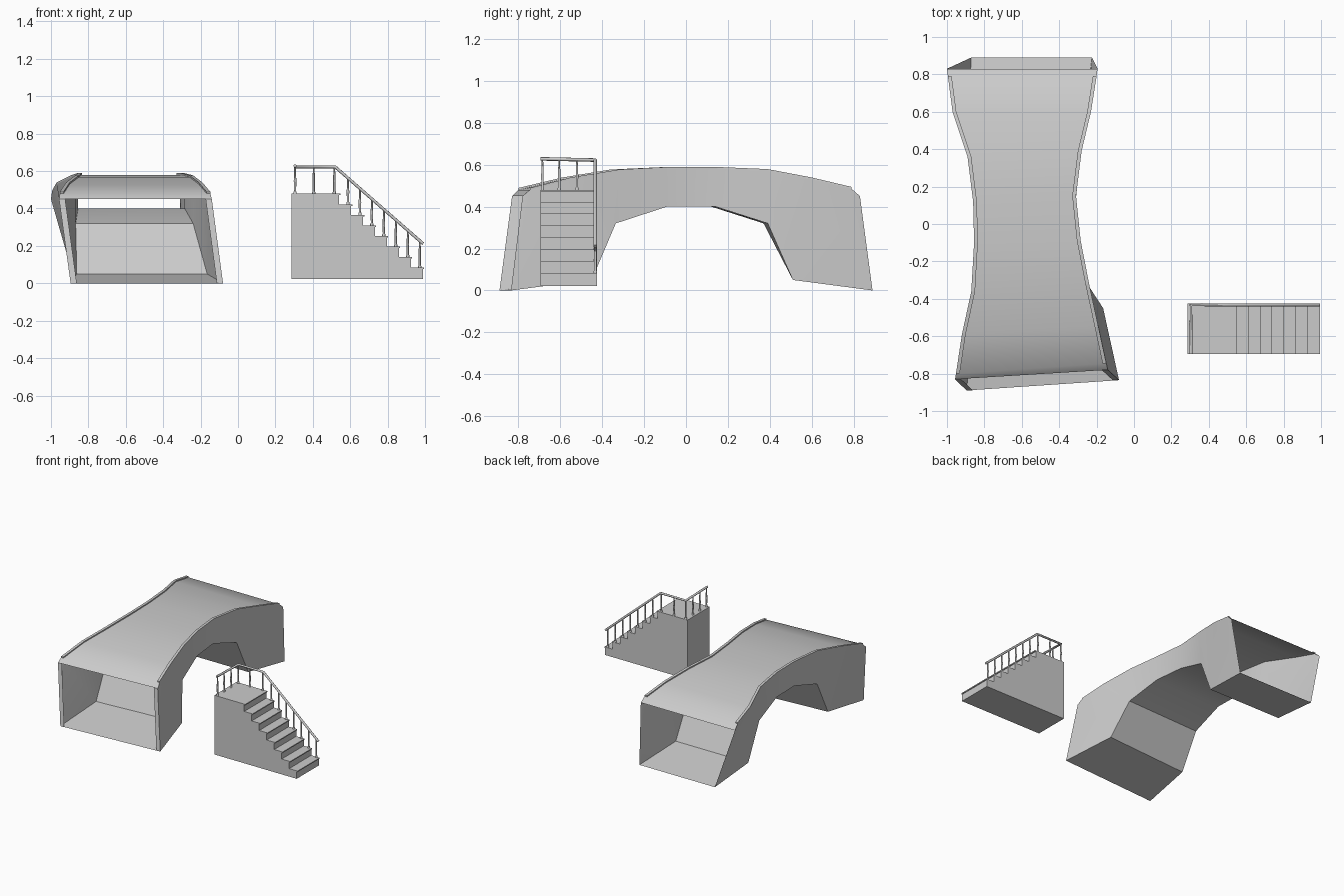
import bpy, bmesh
from mathutils import Vector as V

if "Cube" in bpy.data.objects:
    bpy.data.objects.remove(bpy.data.objects["Cube"])


def make(name, verts, faces, smooth=None):
    me = bpy.data.meshes.new(name)
    me.from_pydata([tuple(v) for v in verts], [], faces)
    bm = bmesh.new()
    bm.from_mesh(me)
    bmesh.ops.recalc_face_normals(bm, faces=bm.faces)
    bm.to_mesh(me)
    bm.free()
    ob = bpy.data.objects.new(name, me)
    bpy.context.collection.objects.link(ob)
    if smooth:
        bpy.ops.object.select_all(action='DESELECT')
        ob.select_set(True)
        bpy.context.view_layer.objects.active = ob
        bpy.ops.object.shade_smooth_by_angle(angle=smooth)
    return ob


def box(name, x0, x1, y0, y1, z0, z1):
    v = [(x, y, z) for x in (x0, x1) for y in (y0, y1) for z in (z0, z1)]
    return make(name, v, [(0, 1, 3, 2), (4, 6, 7, 5), (0, 4, 5, 1),
                          (2, 3, 7, 6), (0, 2, 6, 4), (1, 5, 7, 3)])


def rod(name, pts, r, res=2):
    cu = bpy.data.curves.new(name, 'CURVE')
    cu.dimensions = '3D'
    cu.bevel_depth = 1.0
    cu.bevel_resolution = res
    cu.use_fill_caps = True
    sp = cu.splines.new('POLY')
    sp.points.add(len(pts) - 1)
    for i, (p, q) in enumerate(zip(sp.points, pts)):
        p.co = (*q, 1)
        p.radius = r[i] if isinstance(r, (list, tuple)) else r
    ob = bpy.data.objects.new(name, cu)
    bpy.context.collection.objects.link(ob)


# Bridge: hollow arch lofted from deck and underside stations (front to back)
deck_z = [.45, .48, .53, .568, .58, .58, .57, .53, .485, .45]
deck_l = [(-.957, -.83), (-.952, -.80), (-.92, -.59), (-.87, -.36), (-.855, -.10),
          (-.86, .12), (-.89, .36), (-.97, .60), (-.995, .79), (-1.0, .83)]
deck_r = [(-.14, -.78), (-.148, -.745), (-.19, -.55), (-.24, -.32), (-.285, -.09),
          (-.31, .15), (-.28, .39), (-.23, .60), (-.20, .79), (-.195, .83)]
under_z = [0, .05, .32, .40, .40, .32, .05, 0]
under_l = [(-.895, -.89), (-.862, -.50), (-.868, -.36), (-.855, -.10),
           (-.86, .12), (-.885, .37), (-.89, .51), (-.87, .89)]
under_r = [(-.08, -.835), (-.165, -.45), (-.24, -.335), (-.285, -.09),
           (-.31, .14), (-.285, .39), (-.27, .51), (-.225, .89)]
lift = lambda xy, zs: [V((*p, z)) for p, z in zip(xy, zs)]
TL, TR = lift(deck_l, deck_z), lift(deck_r, deck_z)
BL, BR = lift(under_l, under_z), lift(under_r, under_z)
n, m = len(TL), len(BL)
verts = TL + TR + BL + BR
faces = [(i, i + 1, n + i + 1, n + i) for i in range(n - 1)]
faces += [(2*n + i, 2*n + i + 1, 2*n + m + i + 1, 2*n + m + i) for i in range(m - 1)]
link = [0, 0, 1, 2, 3, 4, 5, 6, 7, 7]
for t, b in ((0, 2*n), (n, 2*n + m)):
    for i in range(n - 1):
        f = [t + i, t + i + 1, b + link[i + 1], b + link[i]]
        faces.append(tuple(dict.fromkeys(f)))
make("bridge_arch", verts, faces, 0.6)

# Jambs at the front opening
for side, T, B, s in (("left", TL[0], BL[0], 1), ("right", TR[0], BR[0], -1)):
    d = V((.033 * s, 0, 0))
    make("jamb_" + side, [T, B, B + d, T + d], [(0, 1, 2, 3)])

# Low curbs along both deck edges
for side, T, s in (("left", TL, 1), ("right", TR, -1)):
    d, up = V((.02 * s, 0, 0)), V((0, 0, .009))
    T = T[1:-1]
    v = [q for p in T for q in (p, p + up, p + d + up, p + d)]
    k = len(T)
    f = [(4*i + a, 4*i + (a + 1) % 4, 4*i + 4 + (a + 1) % 4, 4*i + 4 + a)
         for i in range(k - 1) for a in range(4)]
    f += [(0, 1, 2, 3), tuple(range(4*k - 4, 4*k))]
    make("curb_" + side, v, f)

# Staircase body: stepped profile extruded across its width
Y0, Y1, RUN, RISE, STEPS = -.695, -.425, .064, .0565, 7
X0, XL, TOP = .285, .54, .475
prof = [(X0, .022), (X0, TOP), (XL, TOP)]
for i in range(1, STEPS + 1):
    z = TOP - RISE * i
    prof += [(XL + RUN * (i - 1), z), (XL + RUN * i, z)]
prof.append((prof[-1][0], .022))
k = len(prof)
make("stair_body", [(x, y, z) for y in (Y0, Y1) for x, z in prof],
     [tuple(range(k)), tuple(range(k, 2*k))] +
     [(i, (i + 1) % k, k + (i + 1) % k, k + i) for i in range(k)])

# Treads with a small nosing
box("landing_tread", X0, XL + .008, Y0, Y1, TOP - .004, TOP + .004)
for i in range(1, STEPS + 1):
    z, x = TOP - RISE * i, XL + RUN * i
    box(f"tread_{i}", x - RUN, x + .007, Y0, Y1, z - .004, z + .004)

# Handrail around the landing and down the back of the stairs
YR, XR, ZR, XB = Y1 - .008, .305, .622, .52
rail_z = lambda x: ZR - max(0, x - XB) * RISE / RUN * .99
rod("handrail", [(XR, Y0, ZR + .006), (XR, YR, ZR), (XB, YR, ZR), (.99, YR, rail_z(.99))], .0085)

# Balusters: turned posts, thick in the lower half
posts = [(XR, y, TOP, ZR) for y in (-.685, -.605, -.52)]
posts += [(x, YR, TOP, ZR) for x in (XR, .405, .515)]
posts += [(XL + RUN * (i - .25), YR, TOP - RISE * i, rail_z(XL + RUN * (i - .25)))
          for i in range(1, STEPS + 1)]
for j, (x, y, a, b) in enumerate(posts):
    h = b - a
    rod(f"baluster_{j}", [(x, y, a + h * t) for t in (0, .08, .12, .5, 1)],
        [.009, .009, .006, .007, .004], 1)
